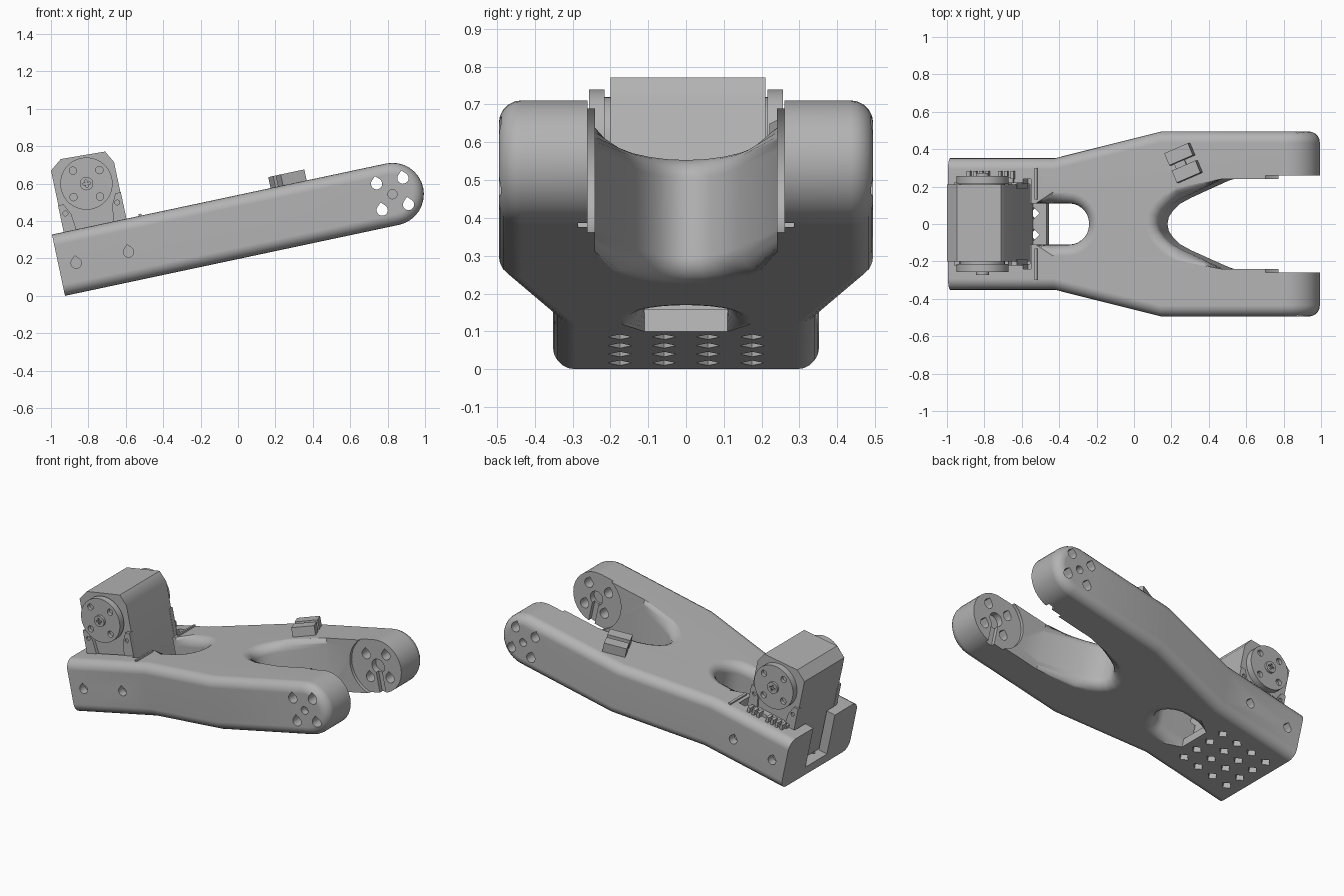
import bpy, bmesh, math
from mathutils import Matrix

if "Cube" in bpy.data.objects:
    bpy.data.objects.remove(bpy.data.objects["Cube"])

H, R, TIP = 0.335, 0.1675, 1.826          # arm height, tip radius, pivot distance
TILT = Matrix.Translation((-0.925, 0, 0)) @ Matrix.Rotation(math.radians(-12), 4, 'Y')

grey = bpy.data.materials.new("plain_grey")
grey.use_nodes = True
COLOR = (0.45, 0.45, 0.45, 1)
grey.diffuse_color = COLOR
grey.node_tree.nodes["Principled BSDF"].inputs["Base Color"].default_value = COLOR


def prism(name, polys, axis, a, b):
    """Extrude 2D outlines: axis 'y' takes (u, w), axis 'w' takes (u, y)."""
    bm = bmesh.new()
    for pts in polys:
        def ring(d):
            return [bm.verts.new((p, d, q) if axis == 'y' else (p, q, d)) for p, q in pts]
        lo, hi = ring(a), ring(b)
        bm.faces.new(lo)
        bm.faces.new(hi)
        for i in range(len(pts)):
            j = (i + 1) % len(pts)
            bm.faces.new((lo[i], lo[j], hi[j], hi[i]))
    bmesh.ops.recalc_face_normals(bm, faces=bm.faces)
    me = bpy.data.meshes.new(name)
    bm.to_mesh(me)
    bm.free()
    ob = bpy.data.objects.new(name, me)
    bpy.context.collection.objects.link(ob)
    return ob


def arc(cu, cv, r, start, end, n):
    steps = [math.radians(start + (end - start) * i / n) for i in range(n + 1)]
    return [(cu + r * math.cos(t), cv + r * math.sin(t)) for t in steps]


def circle(cu, cv, r, n=24):
    return arc(cu, cv, r, 0, 360, n)[:-1]


def teardrop(cu, cv, r):
    return arc(cu, cv, r, 135, 405, 14) + [(cu, cv + r * 1.4)]


def rect(u0, u1, v0, v1):
    return [(u0, v0), (u1, v0), (u1, v1), (u0, v1)]


def combine(ob, cutter, op='DIFFERENCE'):
    mod = ob.modifiers.new("cut", 'BOOLEAN')
    mod.object, mod.operation, mod.solver = cutter, op, 'EXACT'
    dg = bpy.context.evaluated_depsgraph_get()
    me = bpy.data.meshes.new_from_object(ob.evaluated_get(dg))
    ob.modifiers.clear()
    ob.data = me
    bpy.data.objects.remove(cutter)


def cut(ob, polys, axis, a, b):
    combine(ob, prism("cutter", polys, axis, a, b))


def finish(ob):
    me = ob.data
    me.transform(TILT)
    me.materials.clear()
    me.materials.append(grey)
    me.polygons.foreach_set("use_smooth", [True] * len(me.polygons))
    me.set_sharp_from_angle(angle=math.radians(32))
    mod = ob.modifiers.new("normals", 'WEIGHTED_NORMAL')
    mod.keep_sharp = True


# Forked arm: plan outline limited by the round-tipped side profile
half = [(0, 0.352), (0.573, 0.352), (1.155, 0.495), (2.1, 0.495), (2.1, 0.24), (1.493, 0.24),
        (1.27, 0.14), (1.21, 0.108), (1.17, 0.07), (1.148, 0.036)]
outline = half + [(1.14, 0)] + [(u, -y) for u, y in reversed(half)]
arm = prism("forked_arm", [outline], 'w', -0.1, 0.5)
side = [(0, 0)] + arc(TIP, R, R, -90, 90, 16) + [(0, H)]
combine(arm, prism("side", [side], 'y', -1, 1), 'INTERSECT')
hole = [(0.48, -0.11)] + arc(0.65, 0, 0.11, -90, 90, 14) + [(0.48, 0.11)]
cut(arm, [hole], 'w', -0.2, 0.6)

# Rounded long edges, leaving the rear end and inner tip faces crisp
bm = bmesh.new()
bm.from_mesh(arm.data)
bmesh.ops.dissolve_limit(bm, angle_limit=0.01, verts=bm.verts, edges=bm.edges)


def rounds(e):
    a, b = (v.co for v in e.verts)
    if len(e.link_faces) != 2 or e.calc_face_angle(0) < math.radians(35):
        return False
    if max(a.x, b.x) < 0.01 or (max(a.x, b.x) < 0.5 and max(abs(a.y), abs(b.y)) < 0.2):
        return False
    if min(a.x, b.x) > 1.4 and max(abs(a.y), abs(b.y)) < 0.3:
        return False
    return abs(a.z - b.z) < 0.3


bmesh.ops.bevel(bm, geom=[e for e in bm.edges if rounds(e)], offset=0.06, segments=5,
                profile=0.5, affect='EDGES', clamp_overlap=False)
bm.to_mesh(arm.data)
bm.free()

# Motor bay, rear slot and side pockets
cut(arm, [rect(0.06, 0.42, -0.215, 0.215)], 'w', 0.06, 0.6)
cut(arm, [rect(-0.1, 0.52, -0.11, 0.11)], 'w', 0.06, 0.6)
cut(arm, [rect(0.41, 0.455, -0.24, 0.24)], 'w', 0.2, 0.6)

# Floor vents
r = 0.032
vents = [[(u - r, y), (u, y - r), (u + r, y), (u, y + r)]
         for u in (0.08, 0.19, 0.30, 0.41) for y in (-0.175, -0.058, 0.058, 0.175)]
cut(arm, vents, 'w', -0.1, 0.1)

# Pivot faces and screw holes on both sides
D = 0.072
bolts = [teardrop(TIP + i * D, R + j * D, 0.03) for i in (-1, 1) for j in (-1, 1)]
for s in (-1, 1):
    cut(arm, [circle(TIP, R, 0.19, 40)], 'y', s * 0.1, s * 0.26)
    cut(arm, bolts, 'y', s * 0.2, s * 0.6)
    cut(arm, [circle(TIP, R, 0.025, 16)], 'y', s * 0.45, s * 0.6)
    cut(arm, [circle(TIP, R, 0.045, 20)], 'y', s * 0.2, s * 0.30)
    cut(arm, [rect(TIP - 0.022, TIP + 0.022, -0.1, R)], 'y', s * 0.2, s * 0.285)
    cut(arm, [teardrop(u, 0.159, 0.028) for u in (0.095, 0.381)], 'y', s * 0.3, s * 0.5)
finish(arm)

# Motor body with chamfered top
motor = prism("motor_body", [[(0.066, 0.06), (0.405, 0.06), (0.405, 0.645), (0.37, 0.71),
                              (0.13, 0.72), (0.066, 0.67)]], 'y', -0.2, 0.21)
finish(motor)

# Motor horns, screws and mounting ears on both sides
CU, CW = 0.237, 0.563
horn_holes = [circle(CU + 0.1 * math.cos(t), CW + 0.1 * math.sin(t), 0.02, 14)
              for t in (0.6, 2.17, 3.74, 5.31)]
for s, name in ((-1, "right"), (1, "left")):
    horn = prism(name + "_horn", [circle(CU, CW, 0.14, 40)], 'y', s * 0.215, s * 0.257)
    cut(horn, horn_holes, 'y', s * 0.235, s * 0.3)
    finish(horn)
    finish(prism(name + "_horn_hub", [circle(CU, CW, 0.12, 32)], 'y', s * 0.19, s * 0.22))
    screw = prism(name + "_horn_screw", [circle(CU, CW, 0.036, 20)], 'y', s * 0.25, s * 0.272)
    cut(screw, [rect(CU - 0.02, CU + 0.02, CW - 0.005, CW + 0.005)], 'y', s * 0.262, s * 0.3)
    cut(screw, [rect(CU - 0.005, CU + 0.005, CW - 0.02, CW + 0.02)], 'y', s * 0.262, s * 0.3)
    finish(screw)
    for end, u, d in (("rear", 0.064, 1), ("front", 0.407, -1)):
        ear = prism(f"{name}_{end}_ear", [[(u, 0.2), (u + d * 0.085, 0.2), (u + d * 0.06, 0.42),
                                          (u + d * 0.03, 0.48), (u, 0.48)]],
                    'y', s * 0.19, s * 0.222)
        cut(ear, [circle(u + d * 0.03, 0.43, 0.013, 12)], 'y', s * 0.212, s * 0.3)
        finish(ear)
    # Raised lip across the top of the arm
    finish(prism(name + "_lip", [rect(0.475, 0.49, s * 0.13, s * 0.30)], 'w', 0.32, 0.345))

# Connector pins beside the motor
finish(prism("connector_base", [rect(0.10, 0.36, 0.2, 0.25)], 'w', 0.3, 0.355))
pins = [rect(u, u + 0.018, 0.24, 0.283) for u in [0.11 + 0.034 * i for i in range(8) if i != 4]]
finish(prism("connector_pins", pins, 'w', 0.3, 0.37))

# Cable clip on the left arm
def turned(cu, cy, lu, ly):
    c, s = math.cos(math.radians(23)), math.sin(math.radians(23))
    return [(cu + x * c - y * s, cy + x * s + y * c) for x, y in rect(-lu, lu, -ly, ly)]


finish(prism("cable_clip", [turned(1.273, 0.373, 0.07, 0.035), turned(1.314, 0.28, 0.07, 0.035)],
             'w', 0.29, 0.395))
finish(prism("cable_clip_base", [turned(1.27, 0.325, 0.03, 0.05)], 'w', 0.3, 0.35))
